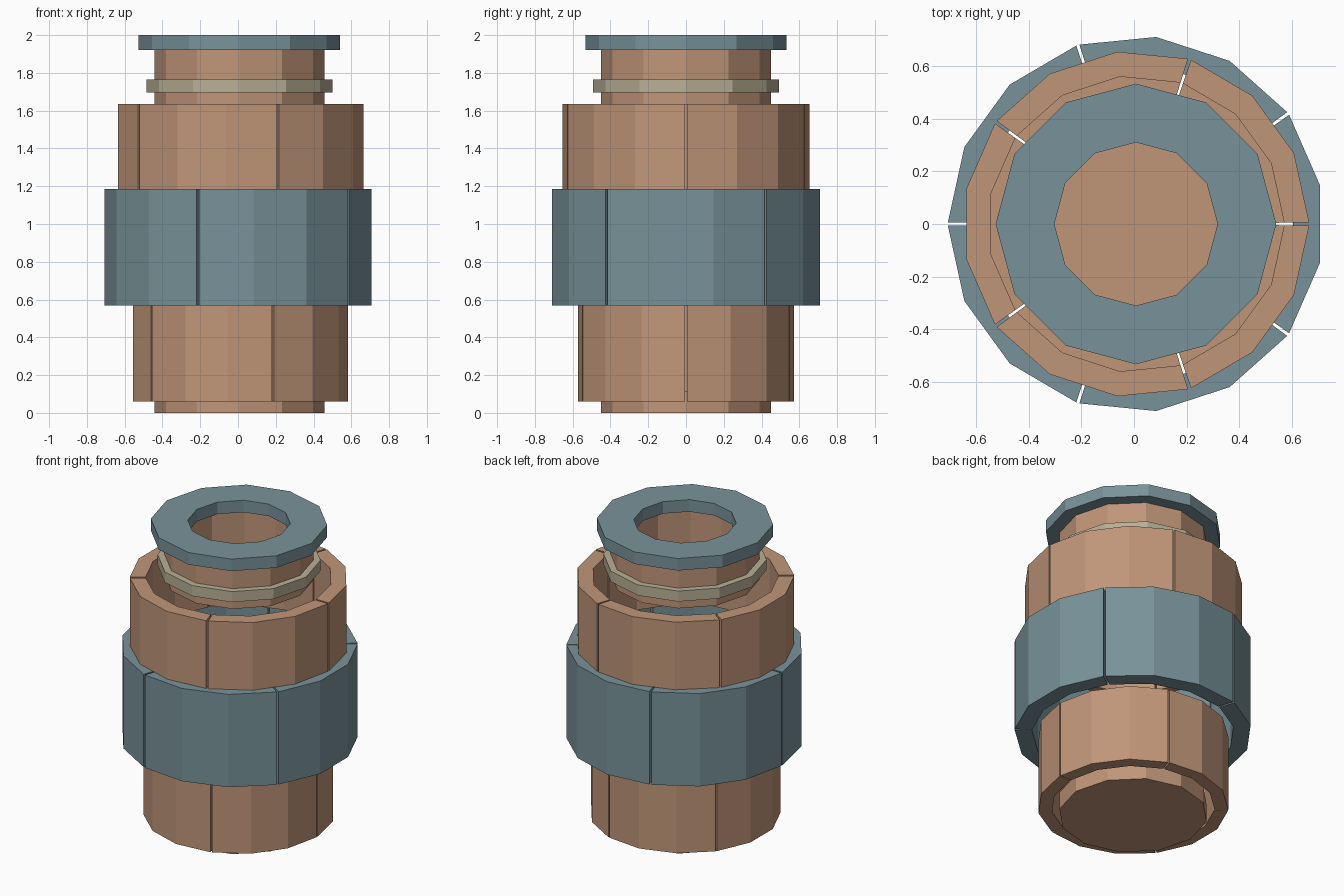
import bpy, bmesh, math

if "Cube" in bpy.data.objects:
    bpy.data.objects.remove(bpy.data.objects["Cube"])

CX = 0.0075  # shared axis offset so the overall bounds are centred


def material(name, rgb):
    m = bpy.data.materials.new(name)
    m.diffuse_color = (*rgb, 1.0)
    m.use_nodes = True
    m.node_tree.nodes["Principled BSDF"].inputs["Base Color"].default_value = m.diffuse_color
    return m


COPPER = material("copper brown", (0.53, 0.305, 0.19))
SLATE = material("slate blue", (0.19, 0.29, 0.32))
BEIGE = material("dull beige", (0.48, 0.43, 0.30))


def finish(bm, name, mat):
    bmesh.ops.recalc_face_normals(bm, faces=bm.faces)
    me = bpy.data.meshes.new(name)
    bm.to_mesh(me)
    bm.free()
    me.materials.append(mat)
    ob = bpy.data.objects.new(name, me)
    ob.location.x = CX
    bpy.context.collection.objects.link(ob)
    return ob


def sweep(bm, r_in, r_out, z0, z1, a0, a1, steps, closed=False):
    """Sweep a rectangular section around the axis between two angles (degrees)."""
    rows = []
    for i in range(steps if closed else steps + 1):
        a = math.radians(a0 + (a1 - a0) * i / steps)
        c, s = math.cos(a), math.sin(a)
        rows.append([bm.verts.new((r * c, r * s, z)) for r, z in
                     ((r_in, z0), (r_out, z0), (r_out, z1), (r_in, z1))])
    for i in range(steps):
        p, q = rows[i], rows[(i + 1) % len(rows)]
        for k in range(4):
            n = (k + 1) % 4
            bm.faces.new((p[k], q[k], q[n], p[n]))
    if not closed:
        bm.faces.new(rows[0])
        bm.faces.new(rows[-1][::-1])


def ring(name, r_in, r_out, z0, z1, mat):
    bm = bmesh.new()
    sweep(bm, r_in, r_out, z0, z1, 0, 360, 12, closed=True)
    return finish(bm, name, mat)


def panel_tier(name, r_in, r_out, z0, z1, start, mat, gap=1.0):
    """Five curved panels with narrow gaps between them."""
    bm = bmesh.new()
    for k in range(5):
        a = start + 72 * k
        sweep(bm, r_in, r_out, z0, z1, a + gap / 2, a + 72 - gap / 2, 3)
    return finish(bm, name, mat)


# solid base disc
bm = bmesh.new()
bmesh.ops.create_cone(bm, cap_ends=True, segments=12, radius1=0.45,
                      radius2=0.45, depth=0.115)
for v in bm.verts:
    v.co.z += 0.0575
# put a corner of the twelve-sided disc on the x axis
first = min(math.atan2(v.co.y, v.co.x) % math.radians(30) for v in bm.verts)
if 0.01 < first < math.radians(29):
    for v in bm.verts:
        a = math.atan2(v.co.y, v.co.x) - first
        v.co.x, v.co.y = 0.45 * math.cos(a), 0.45 * math.sin(a)
finish(bm, "base_disc", COPPER)

# three tiers of curved panels, the middle one staggered by half a panel
panel_tier("lower_panels", 0.492, 0.575, 0.06, 0.568, 0, COPPER)
panel_tier("middle_panels", 0.61, 0.7145, 0.568, 1.185, 36, SLATE)
panel_tier("upper_panels", 0.563, 0.658, 1.185, 1.635, 0, COPPER)

# open neck with its band and wide lip
ring("neck_tube", 0.385, 0.45, 1.63, 1.92, COPPER)
ring("neck_band", 0.445, 0.493, 1.695, 1.765, BEIGE)
ring("top_lip", 0.31, 0.533, 1.92, 2.0, SLATE)
